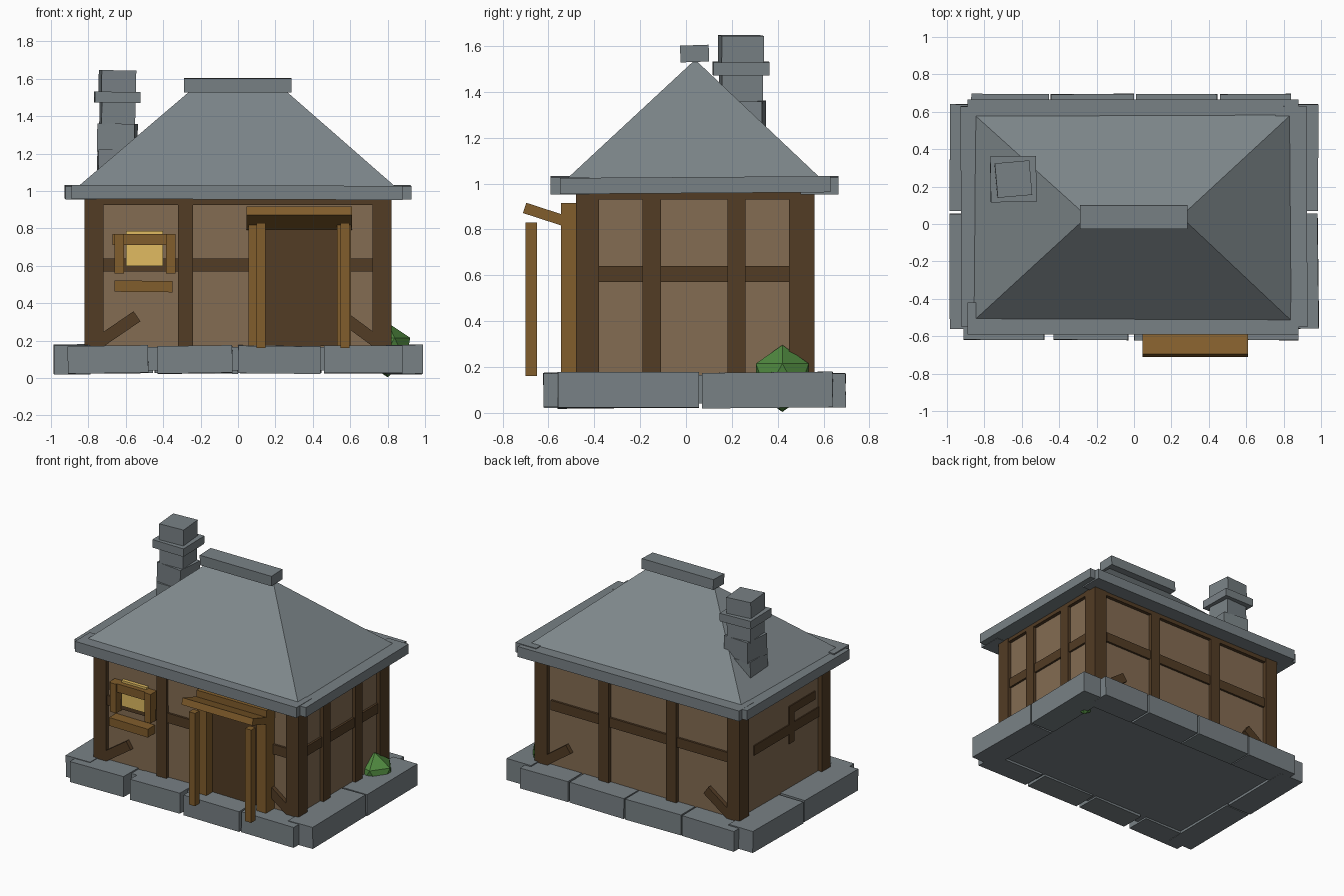
import bpy, bmesh, random
from math import radians, atan2, hypot
from mathutils import Vector

if "Cube" in bpy.data.objects:
    bpy.data.objects.remove(bpy.data.objects["Cube"])
random.seed(4)


def mat(name, c):
    m = bpy.data.materials.new(name)
    m.diffuse_color = (*c, 1)
    m.use_nodes = True
    m.node_tree.nodes["Principled BSDF"].inputs["Base Color"].default_value = m.diffuse_color
    return m


STONE = mat("stone", (0.19, 0.22, 0.235))
ROOF = mat("slate", (0.21, 0.245, 0.26))
PLASTER = mat("plaster", (0.23, 0.15, 0.085))
DARK = mat("dark_timber", (0.085, 0.045, 0.018))
LIGHT = mat("light_timber", (0.22, 0.11, 0.025))
GLOW = mat("window_glow", (0.75, 0.5, 0.12))
LEAF = mat("leaf", (0.08, 0.25, 0.05))


def mesh_object(name, bm, m):
    bmesh.ops.recalc_face_normals(bm, faces=bm.faces[:])
    me = bpy.data.meshes.new(name)
    bm.to_mesh(me)
    bm.free()
    me.materials.append(m)
    ob = bpy.data.objects.new(name, me)
    bpy.context.collection.objects.link(ob)
    return ob


def box(name, x, y, z, m, rot=(0, 0, 0)):
    """Box from three (low, high) ranges, turned about its centre (degrees)."""
    bm = bmesh.new()
    bmesh.ops.create_cube(bm, size=1)
    bmesh.ops.scale(bm, vec=(x[1] - x[0], y[1] - y[0], z[1] - z[0]), verts=bm.verts)
    ob = mesh_object(name, bm, m)
    ob.location = ((x[0] + x[1]) / 2, (y[0] + y[1]) / 2, (z[0] + z[1]) / 2)
    ob.rotation_euler = [radians(a) for a in rot]
    return ob


def brace(name, p, q, y, m, w=0.065, d=0.04):
    """Slanted timber in an xz plane from p to q."""
    cx, cz, h = (p[0] + q[0]) / 2, (p[1] + q[1]) / 2, hypot(q[0] - p[0], q[1] - p[1]) / 2
    a = -atan2(q[1] - p[1], q[0] - p[0]) * 57.2958
    return box(name, (cx - h, cx + h), (y - d / 2, y + d / 2), (cz - w / 2, cz + w / 2), m, (0, a, 0))


def wobble(a=1.0):
    return [random.uniform(-a, a) for _ in range(3)]


# Foundation slab and ring of loose stones
box("foundation", (-0.88, 0.88), (-0.53, 0.6), (0.04, 0.165), STONE)
for a, b in [(-0.91, -0.48), (-0.43, -0.03), (0.0, 0.44), (0.46, 0.88)]:
    box("front_stone", (a, b), (-0.62, -0.44), (0.025, 0.172), STONE, wobble())
for a, b in [(-0.87, -0.455), (-0.445, 0.0), (0.01, 0.445), (0.46, 0.84)]:
    box("back_stone", (a, b), (0.51, 0.695), (0.025, 0.172), STONE, wobble(0.6))
for s in (-1, 1):
    for a, b in [(-0.56, 0.055), (0.07, 0.64)]:
        x = sorted((s * 0.79, s * 0.985))
        box("side_stone", x, (a, b), (0.022, 0.177), STONE, wobble(0.8))

# Plaster walls with corner posts
box("walls", (-0.79, 0.79), (-0.45, 0.53), (0.16, 0.97), PLASTER)
for s in (-1, 1):
    for y in [(-0.48, -0.38), (0.45, 0.56)]:
        box("corner_post", sorted((s * 0.72, s * 0.82)), y, (0.16, 0.96), DARK)
    # Top plates run round the house
    box("side_top_plate", sorted((s * 0.77, s * 0.815)), (-0.47, 0.55), (0.93, 0.965), DARK)
for y in [(-0.475, -0.43), (0.51, 0.555)]:
    box("top_plate", (-0.8, 0.8), y, (0.925, 0.965), DARK)

# Front timbers
box("front_post", (-0.32, -0.24), (-0.475, -0.43), (0.16, 0.94), DARK)
box("front_rail", (-0.75, 0.1), (-0.465, -0.43), (0.57, 0.64), DARK)
box("front_rail_right", (0.58, 0.75), (-0.465, -0.43), (0.57, 0.64), DARK)
brace("front_brace", (-0.76, 0.18), (-0.54, 0.33), -0.46, DARK)
brace("front_brace", (0.76, 0.18), (0.57, 0.32), -0.46, DARK)
box("wall_patch", (-0.24, 0.0), (-0.455, -0.43), (0.69, 0.92), PLASTER)

# Right side timbers
for a in (-0.19, 0.18):
    box("side_post", (0.77, 0.815), (a, a + 0.08), (0.16, 0.95), DARK)
box("side_rail", (0.77, 0.805), (-0.4, 0.47), (0.57, 0.64), DARK)

# Left side timbers, nearly flush with the plaster
box("left_rail", (-0.798, -0.76), (-0.38, 0.36), (0.57, 0.64), DARK)
box("left_upper_rail", (-0.798, -0.76), (-0.34, -0.04), (0.71, 0.77), DARK)
box("left_short_post", (-0.798, -0.76), (-0.1, -0.04), (0.5, 0.73), DARK)

# Back timbers
for c in (-0.27, 0.27):
    box("back_post", (c - 0.04, c + 0.04), (0.51, 0.555), (0.16, 0.95), DARK)
box("back_rail", (-0.74, 0.7), (0.51, 0.545), (0.57, 0.64), DARK)
for s in (-1, 1):
    brace("back_brace", (s * 0.76, 0.18), (s * 0.55, 0.33), 0.54, DARK)

# Window with frame and sill
box("window_pane", (-0.6, -0.4), (-0.475, -0.44), (0.6, 0.785), GLOW)
for a in (-0.66, -0.385):
    box("window_jamb", (a, a + 0.05), (-0.52, -0.44), (0.56, 0.77), LIGHT)
box("window_head", (-0.67, -0.335), (-0.51, -0.44), (0.71, 0.77), LIGHT)
box("window_sill", (-0.66, -0.35), (-0.53, -0.44), (0.46, 0.52), LIGHT, (0, 0.6, 0))

# Door, door frame and porch
box("door", (0.12, 0.55), (-0.475, -0.44), (0.17, 0.84), DARK)
for a in (0.055, 0.53):
    box("door_jamb", (a, a + 0.075), (-0.545, -0.44), (0.17, 0.9), LIGHT)
box("door_head", (0.05, 0.61), (-0.545, -0.44), (0.83, 0.915), LIGHT)
for a in (0.098, 0.547):
    box("porch_post", (a, a + 0.048), (-0.7, -0.65), (0.16, 0.83), LIGHT)
box("porch_canopy", (0.045, 0.61), (-0.71, -0.45), (0.83, 0.877), LIGHT, (-18, 0, 0))

# Eaves: four slabs around the roof edge
for y in [(-0.59, -0.42), (0.5, 0.665)]:
    box("eave_long", (-0.89, 0.88), y, (0.955, 1.03), STONE, (0, 0.2, 0))
for s in (-1, 1):
    box("eave_short", sorted((s * 0.76, s * 0.925)), (-0.55, 0.63), (0.958, 1.028), STONE, (0.4, 0, 0.3))

# Hipped roof
bm = bmesh.new()
base = [bm.verts.new(v) for v in [(-0.86, -0.52, 1.02), (0.845, -0.52, 1.02), (0.845, 0.59, 1.02), (-0.86, 0.59, 1.02)]]
l, r = bm.verts.new((-0.25, 0.04, 1.54)), bm.verts.new((0.25, 0.04, 1.54))
a, b, c, d = base
for f in [(d, c, b, a), (a, b, r, l), (b, c, r), (c, d, l, r), (d, a, l)]:
    bm.faces.new(f)
mesh_object("roof", bm, ROOF)
box("ridge_stone", (-0.288, 0.285), (-0.025, 0.1), (1.53, 1.603), STONE, (2, 0, 0))

# Chimney of stacked, slightly turned stones
for w, z0, z1, t in [(0.21, 1.03, 1.22, 2), (0.2, 1.21, 1.36, -5), (0.18, 1.35, 1.48, 4),
                     (0.245, 1.472, 1.53, 1), (0.185, 1.525, 1.645, 5)]:
    h = w / 2
    box("chimney_stone", (-0.645 - h, -0.645 + h), (0.24 - h, 0.24 + h), (z0, z1), STONE, (0, 1, t))

# Bush beside the right wall
bm = bmesh.new()
bmesh.ops.create_icosphere(bm, subdivisions=1, radius=0.135)
bush = mesh_object("bush", bm, LEAF)
bush.location = (0.8, 0.42, 0.15)
bush.scale = (1, 1, 1.08)
